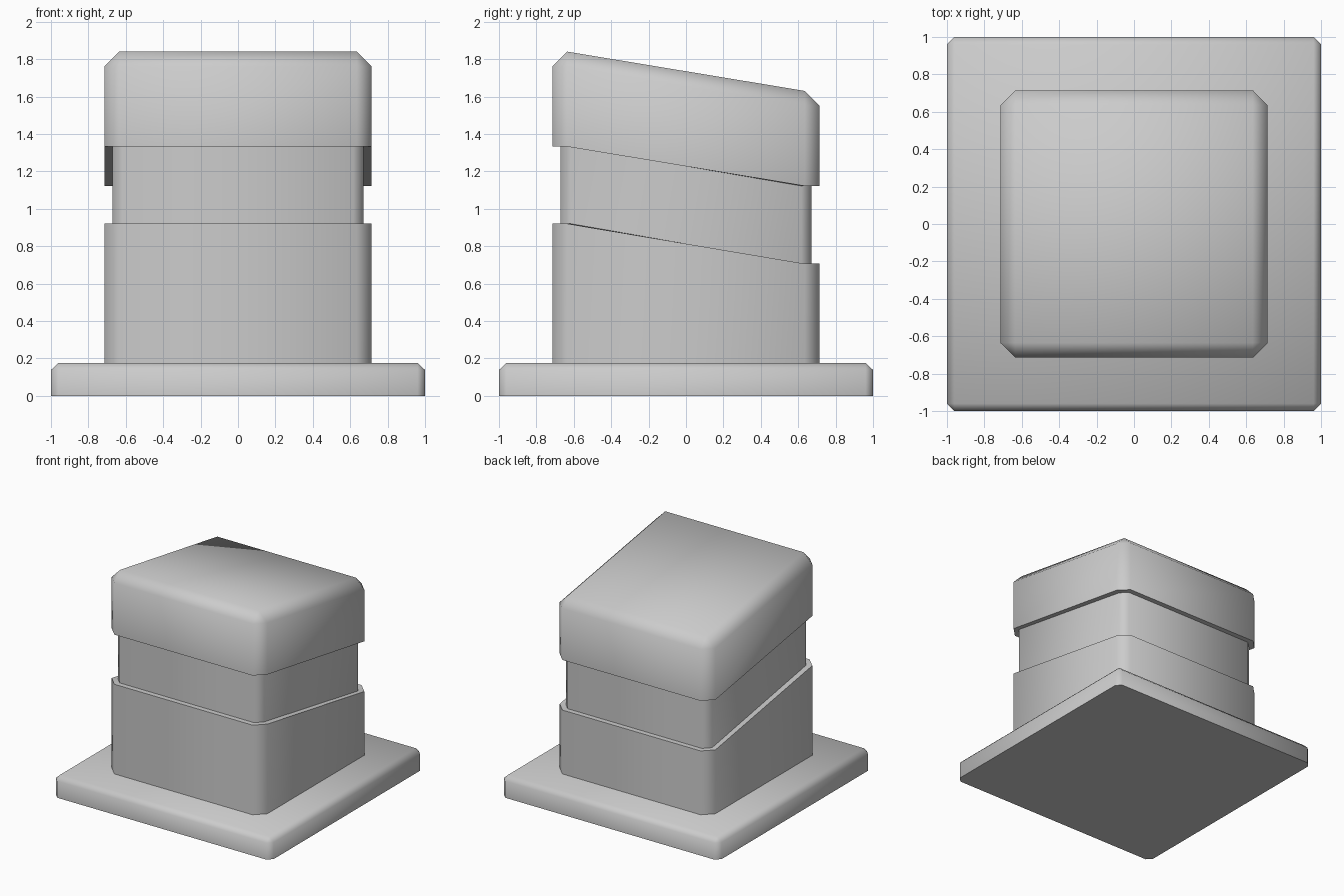
import bpy, bmesh
from math import radians

if "Cube" in bpy.data.objects:
    bpy.data.objects.remove(bpy.data.objects["Cube"])


def ring(bm, half, cut, z_front, z_back):
    """Square outline with cut corners; front and back edges have their own height."""
    a, h = half - cut, half
    pts = [(-a, -h), (a, -h), (h, -a), (h, a), (a, h), (-a, h), (-h, a), (-h, -a)]
    return [bm.verts.new((x, y, z_front if y < 0 else z_back)) for x, y in pts]


def loft(name, sections, close_bottom):
    bm = bmesh.new()
    rings = [ring(bm, *s) for s in sections]
    for low, high in zip(rings, rings[1:]):
        for i in range(8):
            j = (i + 1) % 8
            bm.faces.new((low[i], low[j], high[j], high[i]))
    bm.faces.new(rings[-1])
    if close_bottom:
        bm.faces.new(rings[0][::-1])
    # Uncut outlines have doubled corners: weld them into single points
    bmesh.ops.remove_doubles(bm, verts=bm.verts[:], dist=1e-5)
    bmesh.ops.recalc_face_normals(bm, faces=bm.faces[:])
    mesh = bpy.data.meshes.new(name)
    bm.to_mesh(mesh)
    bm.free()
    obj = bpy.data.objects.new(name, mesh)
    bpy.context.collection.objects.link(obj)
    bpy.ops.object.select_all(action='DESELECT')
    obj.select_set(True)
    bpy.context.view_layer.objects.active = obj
    bpy.ops.object.shade_smooth_by_angle(angle=radians(60))
    return obj


# Base plate: (half width, corner cut, front height, back height)
loft("base_plate", [
    (1.0, 0.04, 0.0, 0.0),
    (1.0, 0.04, 0.138, 0.138),
    (0.96, 0.0, 0.176, 0.176),
], True)

# Post with recessed neck and sloping cap
loft("post", [
    (0.715, 0.08, 0.176, 0.176),
    (0.715, 0.08, 0.92, 0.706),
    (0.672, 0.055, 0.92, 0.706),   # ledge
    (0.672, 0.055, 1.332, 1.122),  # neck
    (0.715, 0.08, 1.332, 1.122),   # cap underside
    (0.715, 0.08, 1.76, 1.55),
    (0.635, 0.0, 1.84, 1.63),      # bevelled top
], False)
